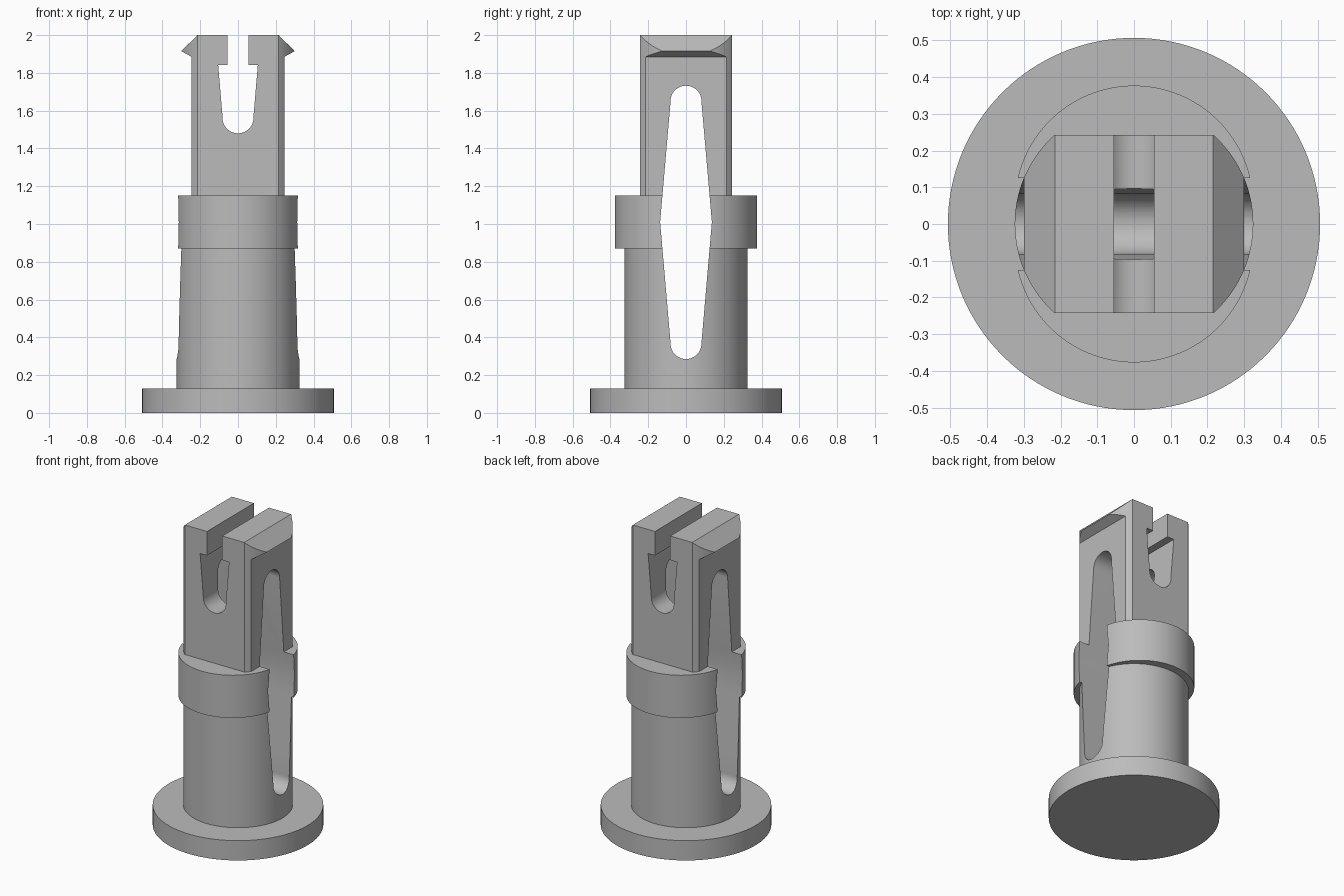
import bpy
import bmesh
from math import sin, cos, pi, radians
from mathutils import Vector

if "Cube" in bpy.data.objects:
    bpy.data.objects.remove(bpy.data.objects["Cube"], do_unlink=True)

grey = bpy.data.materials.new("plain grey")
grey.use_nodes = True
COLOUR = (0.5, 0.5, 0.5, 1)
grey.diffuse_color = COLOUR
grey.node_tree.nodes["Principled BSDF"].inputs["Base Color"].default_value = COLOUR

SHAFT_R = 0.325


def arc(cx, cy, r, start, end, steps):
    """Points along an arc, angles in degrees."""
    angles = [radians(start + (end - start) * i / steps) for i in range(steps + 1)]
    return [(cx + r * cos(a), cy + r * sin(a)) for a in angles]


def circle(r):
    return arc(0, 0, r, 0, 360, 128)[:-1]


def mirrored(half):
    """Close a right-hand outline with its mirror image about the vertical."""
    return half + [(-x, z) for x, z in reversed(half) if abs(x) > 1e-6]


def prism(name, outline, axis, lo, hi):
    """Extrude a 2D outline along an axis from lo to hi."""
    place = {
        "x": lambda u, v, d: (d, u, v),
        "y": lambda u, v, d: (u, d, v),
        "z": lambda u, v, d: (u, v, d),
    }[axis]
    bm = bmesh.new()
    face = bm.faces.new([bm.verts.new(place(u, v, lo)) for u, v in outline])
    moved = bmesh.ops.extrude_face_region(bm, geom=[face])["geom"]
    shift = Vector(place(0, 0, hi - lo))
    bmesh.ops.translate(bm, vec=shift, verts=[g for g in moved if isinstance(g, bmesh.types.BMVert)])
    bmesh.ops.recalc_face_normals(bm, faces=bm.faces)
    mesh = bpy.data.meshes.new(name)
    bm.to_mesh(mesh)
    bm.free()
    mesh.materials.append(grey)
    obj = bpy.data.objects.new(name, mesh)
    bpy.context.collection.objects.link(obj)
    return obj


def carve(obj, cutter, operation="DIFFERENCE"):
    """Apply a boolean to an object."""
    mod = obj.modifiers.new("carve", "BOOLEAN")
    mod.operation = operation
    mod.solver = "EXACT"
    mod.object = cutter
    graph = bpy.context.evaluated_depsgraph_get()
    mesh = bpy.data.meshes.new_from_object(obj.evaluated_get(graph))
    obj.modifiers.clear()
    obj.data = mesh


# Solid parts
flange = prism("base_flange", circle(0.507), "z", 0, 0.13)
barrel = prism("lower_barrel", circle(SHAFT_R), "z", 0.13, 0.87)

# Collar: two half circles pushed apart front and back
collar_outline = arc(0, 0.052, SHAFT_R, 0, 180, 64) + arc(0, -0.052, SHAFT_R, 180, 360, 64)
collar = prism("collar", collar_outline, "z", 0.87, 1.15)

# Head: barbed profile trimmed by the shaft circle
barb = mirrored([(0.245, 1.15), (0.245, 1.885), (0.3, 1.915), (0.215, 2.0)])
head = prism("barbed_head", barb, "y", -0.243, 0.243)
trim = prism("head_trim", circle(SHAFT_R), "z", 1, 2.2)
carve(head, trim, "INTERSECT")

# Long side slot, widest at the collar, with rounded ends
half_slot = arc(0, 0.367, 0.082, -90, 3, 16) + [(0.137, 1.01)] + arc(0, 1.65, 0.082, -3, 90, 16)
side_slot = prism("side_slot_cutter", mirrored(half_slot), "x", -1, 1)
for part in (barrel, collar, head):
    carve(part, side_slot)

# Keyhole notch through the head, front to back
half_notch = arc(0, 1.562, 0.082, -90, 4, 16) + [(0.105, 1.842), (0.055, 1.842), (0.055, 2.2)]
notch = prism("head_notch_cutter", mirrored(half_notch), "y", -1, 1)
carve(head, notch)

for helper in (trim, side_slot, notch):
    bpy.data.objects.remove(helper, do_unlink=True)

# Smooth curved walls, keep the edges sharp
bpy.ops.object.select_all(action="DESELECT")
for part in (flange, barrel, collar, head):
    part.select_set(True)
    bpy.context.view_layer.objects.active = part
bpy.ops.object.shade_smooth_by_angle(angle=radians(25))
